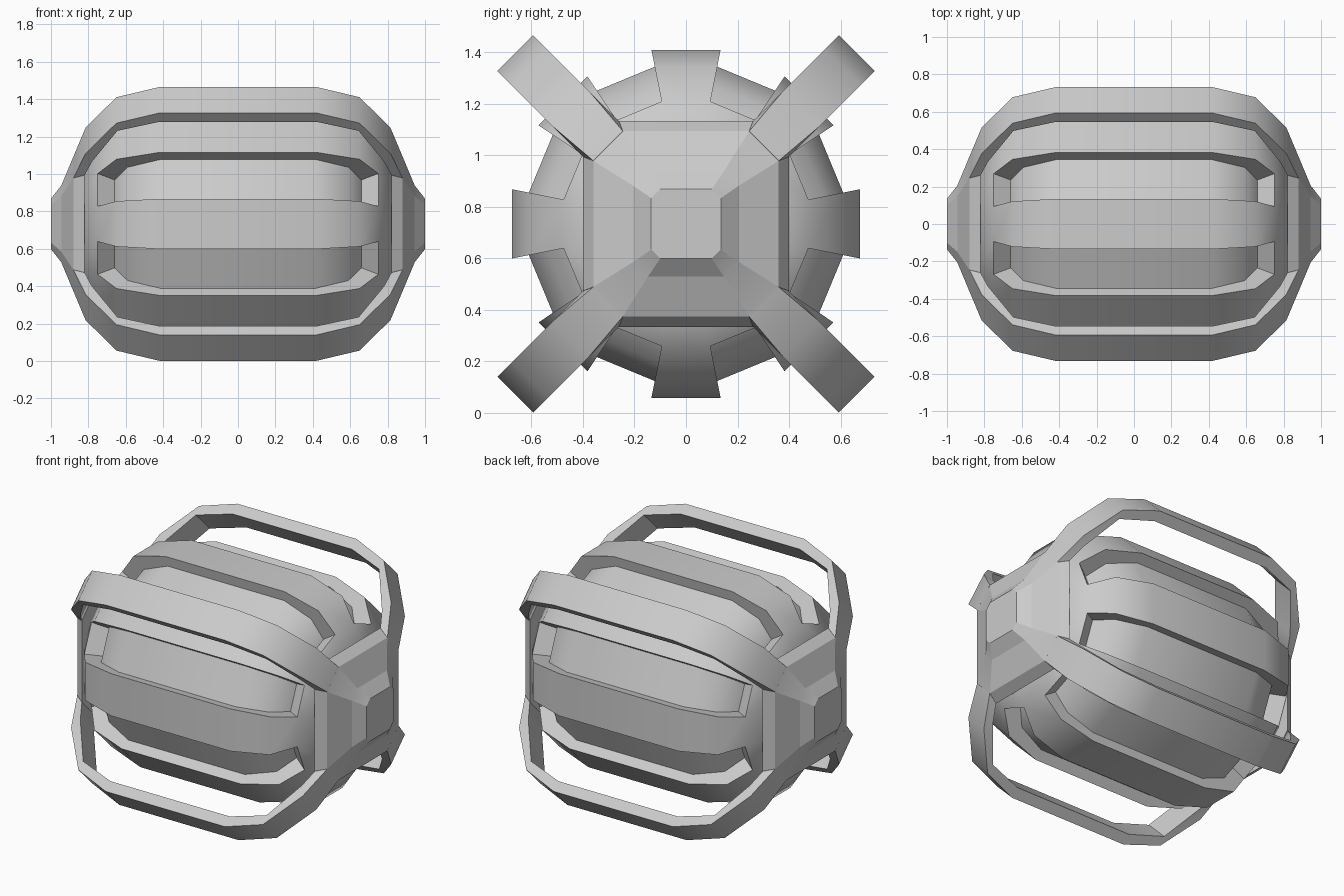
import bpy, bmesh, math
from mathutils import Vector

cube = bpy.data.objects.get("Cube")
if cube:
    bpy.data.objects.remove(cube, do_unlink=True)

CENTRE = 0.733
SIDES = 16

metal = bpy.data.materials.new("grey_metal")
metal.use_nodes = True
metal.diffuse_color = (0.6, 0.6, 0.6, 1)
metal.node_tree.nodes["Principled BSDF"].inputs["Base Color"].default_value = (0.6, 0.6, 0.6, 1)


def finish(name, bm, angle):
    bmesh.ops.remove_doubles(bm, verts=bm.verts, dist=0.0005)
    bmesh.ops.recalc_face_normals(bm, faces=bm.faces)
    mesh = bpy.data.meshes.new(name)
    bm.to_mesh(mesh)
    bm.free()
    mesh.materials.append(metal)
    obj = bpy.data.objects.new(name, mesh)
    bpy.context.collection.objects.link(obj)
    obj.location.z = CENTRE
    bpy.ops.object.select_all(action="DESELECT")
    obj.select_set(True)
    bpy.context.view_layer.objects.active = obj
    bpy.ops.object.shade_smooth_by_angle(angle=math.radians(angle))
    return obj


def mirrored(half):
    """Extend a profile running from the +x end so that it reaches the -x end."""
    return half + [(-p[0], *p[1:]) for p in reversed(half)]


def face(bm, *points):
    bm.faces.new([bm.verts.new(p) for p in points])


# Barrel body: ribs alternate with sunken grooves
shell = mirrored([(0.75, 0.475), (0.65, 0.61), (0.42, 0.675)])
floor = mirrored([(0.66, 0.415), (0.59, 0.535), (0.41, 0.61)])


def rim(profile_point, corner):
    x, apothem = profile_point
    r = apothem / math.cos(math.pi / SIDES)
    a = (corner - 0.5) * math.tau / SIDES
    return Vector((x, r * math.cos(a), r * math.sin(a)))


bm = bmesh.new()
for k in range(SIDES):
    strip = floor if k % 2 else shell
    for p, q in zip(strip, strip[1:]):
        face(bm, rim(p, k), rim(p, k + 1), rim(q, k + 1), rim(q, k))
    if k % 2:
        # Groove side walls and end walls
        for c in (k, k + 1):
            for i in range(len(shell) - 1):
                face(bm, rim(shell[i], c), rim(shell[i + 1], c),
                     rim(floor[i + 1], c), rim(floor[i], c))
        for i in (0, -1):
            face(bm, rim(shell[i], k), rim(shell[i], k + 1),
                 rim(floor[i], k + 1), rim(floor[i], k))
    # Tapered barrel ends
    for s in (1, -1):
        wide, narrow = (s * 0.75, 0.475), (s * 0.82, 0.38)
        face(bm, rim(wide, k), rim(wide, k + 1), rim(narrow, k + 1), rim(narrow, k))
        face(bm, rim(narrow, k), rim(narrow, k + 1), Vector((s * 0.82, 0, 0)))
finish("barrel_body", bm, 40)

# End hubs: chamfered square rings (x, half width, half flat)
hub_rings = [(1.0, 0.135, 0.1), (0.945, 0.205, 0.148), (0.88, 0.36, 0.245), (0.82, 0.4, 0.26)]
for side, name in ((1, "left_hub"), (-1, "right_hub")):
    bm = bmesh.new()
    rings = []
    for x, h, f in hub_rings:
        outline = [(h, -f), (h, f), (f, h), (-f, h), (-h, f), (-h, -f), (-f, -h), (f, -h)]
        rings.append([bm.verts.new((side * x, y, z)) for y, z in outline])
    for a, b in zip(rings, rings[1:]):
        for i in range(8):
            j = (i + 1) % 8
            bm.faces.new((a[i], a[j], b[j], b[i]))
    bm.faces.new(rings[0])
    bm.faces.new(rings[-1])
    finish(name, bm, 15)

# Guard arms: bent flat bars from hub to hub (x, radius, half width)
outer = mirrored([(0.88, 0.428, 0.081), (0.815, 0.63, 0.098), (0.65, 0.86, 0.098), (0.42, 0.937, 0.098)])
inner = mirrored([(0.82, 0.467, 0.098), (0.78, 0.57, 0.098), (0.645, 0.802, 0.098), (0.42, 0.87, 0.098)])
arm_names = ("upper_back_arm", "upper_front_arm", "lower_front_arm", "lower_back_arm")
for n, name in enumerate(arm_names):
    a = math.pi / 4 + n * math.pi / 2
    radial = Vector((0, math.cos(a), math.sin(a)))
    across = Vector((0, -math.sin(a), math.cos(a)))
    bm = bmesh.new()
    sections = []
    for o, i in zip(outer, inner):
        corners = ((o, -1), (o, 1), (i, 1), (i, -1))
        sections.append([bm.verts.new(Vector((p[0], 0, 0)) + radial * p[1] + across * p[2] * s)
                         for p, s in corners])
    for p, q in zip(sections, sections[1:]):
        for i in range(4):
            j = (i + 1) % 4
            bm.faces.new((p[i], p[j], q[j], q[i]))
    bm.faces.new(sections[0])
    bm.faces.new(sections[-1])
    finish(name, bm, 40)
